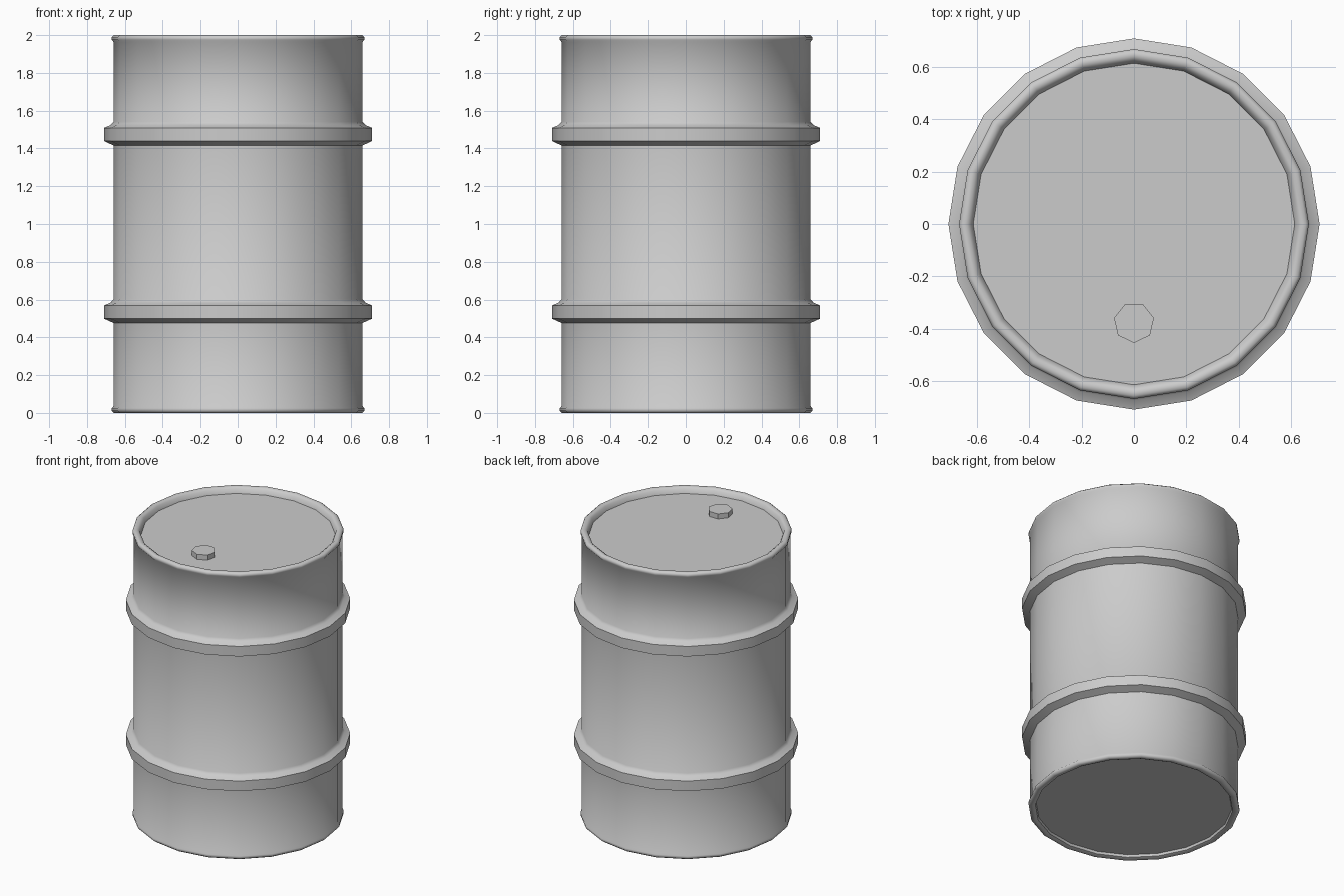
import bpy, bmesh, math

if "Cube" in bpy.data.objects:
    bpy.data.objects.remove(bpy.data.objects["Cube"])

SIDES = 20


def lathe(name, profile, sides, center=(0, 0), start=0.0, smooth=True):
    """Revolve an (r, z) profile round z, closing both ends with flat discs."""
    bm = bmesh.new()
    rings = []
    for r, z in profile:
        ring = []
        for i in range(sides):
            a = start + 2 * math.pi * i / sides
            ring.append(bm.verts.new((center[0] + r * math.cos(a),
                                      center[1] + r * math.sin(a), z)))
        rings.append(ring)
    for low, high in zip(rings, rings[1:]):
        for i in range(sides):
            j = (i + 1) % sides
            bm.faces.new((low[i], low[j], high[j], high[i]))
    bm.faces.new(rings[0][::-1])
    bm.faces.new(rings[-1])
    mesh = bpy.data.meshes.new(name)
    bm.to_mesh(mesh)
    bm.free()
    obj = bpy.data.objects.new(name, mesh)
    bpy.context.collection.objects.link(obj)
    if smooth:
        bpy.ops.object.select_all(action='DESELECT')
        obj.select_set(True)
        bpy.context.view_layer.objects.active = obj
        bpy.ops.object.shade_smooth_by_angle(angle=math.radians(50))
    return obj


def hoop(z):
    """Raised rolling hoop pressed into the drum wall."""
    return [(0.66, z - 0.06), (0.675, z - 0.053), (0.71, z - 0.037),
            (0.71, z + 0.033), (0.675, z + 0.048), (0.66, z + 0.065)]


# Drum: recessed base, lower rim, two hoops, upper rim, recessed lid
bottom_rim = [(0.62, 0.022), (0.625, 0.006), (0.64, 0.0), (0.657, 0.0),
              (0.669, 0.01), (0.669, 0.025), (0.66, 0.036)]
top_rim = [(0.66, 1.964), (0.669, 1.975), (0.669, 1.99), (0.657, 2.0),
           (0.64, 2.0), (0.625, 1.99), (0.615, 1.96)]
lathe("drum_body", bottom_rim + hoop(0.536) + hoop(1.476) + top_rim, SIDES)

# Filler cap: flat seven-sided plug on the lid, near the front
lathe("filler_cap", [(0.078, 1.955), (0.078, 1.995)], 7,
      center=(0, -0.377), start=-math.pi / 2, smooth=False)
